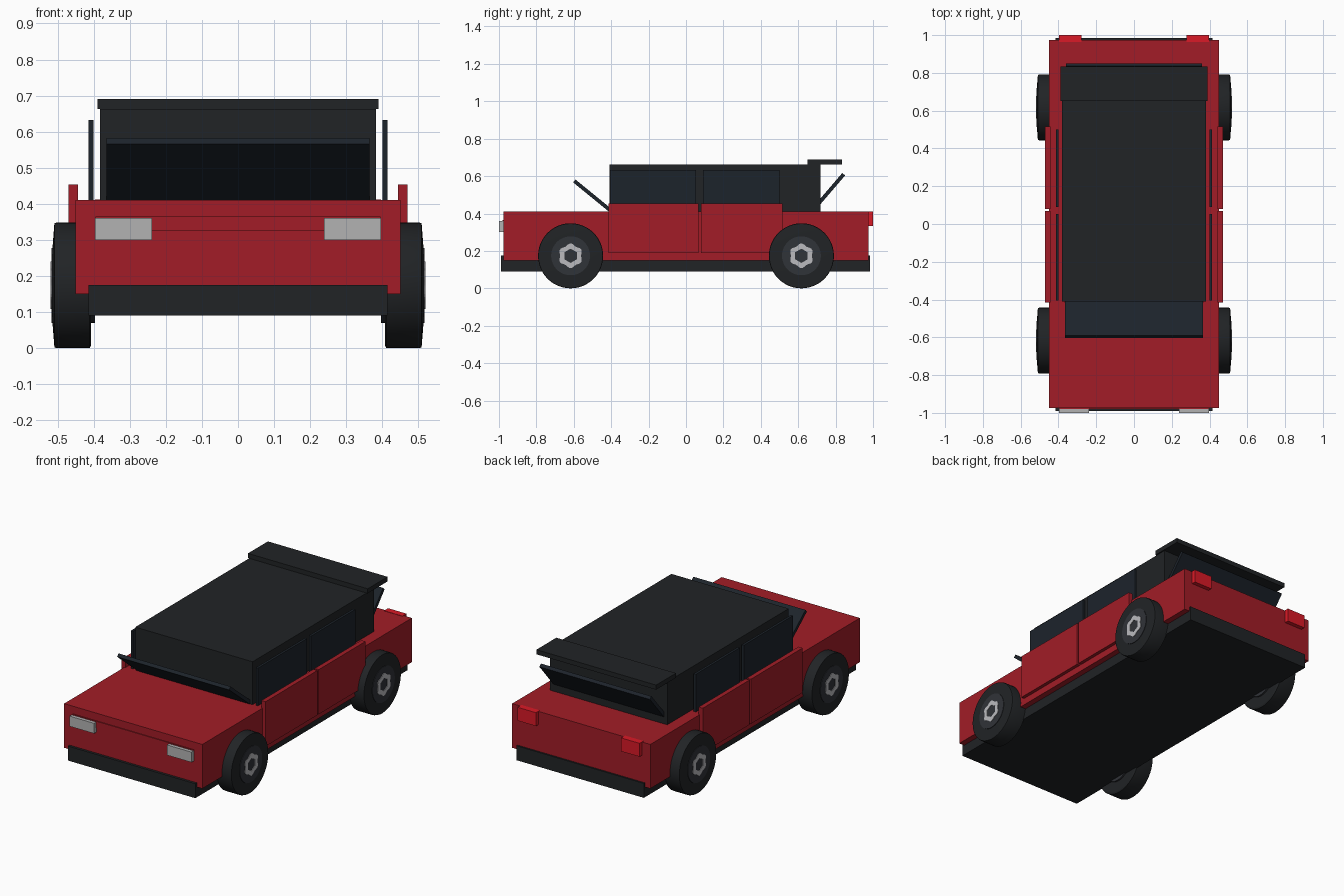
import bpy, bmesh
from math import sin, cos, pi, radians, atan2, hypot
from mathutils import Matrix

if "Cube" in bpy.data.objects:
    bpy.data.objects.remove(bpy.data.objects["Cube"])


def mat(name, r, g, b):
    m = bpy.data.materials.new(name)
    m.diffuse_color = (r, g, b, 1)
    m.use_nodes = True
    m.node_tree.nodes["Principled BSDF"].inputs["Base Color"].default_value = m.diffuse_color
    return m


RED = mat("red_paint", 0.36, 0.012, 0.02)
LAMP_RED = mat("tail_red", 0.70, 0.01, 0.02)
BLACK = mat("black_trim", 0.015, 0.017, 0.019)
GLASS = mat("dark_glass", 0.012, 0.017, 0.024)
RIM = mat("rim_grey", 0.03, 0.033, 0.04)
SILVER = mat("silver", 0.5, 0.5, 0.52)
LAMP = mat("lamp", 0.45, 0.45, 0.45)


def finish(name, bm, material):
    bmesh.ops.recalc_face_normals(bm, faces=bm.faces)
    me = bpy.data.meshes.new(name)
    bm.to_mesh(me)
    bm.free()
    ob = bpy.data.objects.new(name, me)
    me.materials.append(material)
    bpy.context.collection.objects.link(ob)
    return ob


def box(name, x, y, z, material):
    bm = bmesh.new()
    size = [b - a for a, b in (x, y, z)]
    mid = [(a + b) / 2 for a, b in (x, y, z)]
    bmesh.ops.create_cube(bm, size=1, matrix=Matrix.Translation(mid) @ Matrix.Diagonal((*size, 1)))
    return finish(name, bm, material)


def pair(name, x, y, z, material):
    box(name + "_right", x, y, z, material)
    box(name + "_left", (-x[1], -x[0]), y, z, material)


def slanted_pane(name, half_w, p, q, thick, material):
    """Flat pane whose side-on centre line runs from p to q (y, z)."""
    dy, dz = q[0] - p[0], q[1] - p[1]
    bm = bmesh.new()
    m = (Matrix.Translation((0, (p[0] + q[0]) / 2, (p[1] + q[1]) / 2))
         @ Matrix.Rotation(atan2(dz, dy), 4, 'X')
         @ Matrix.Diagonal((2 * half_w, hypot(dy, dz), thick, 1)))
    bmesh.ops.create_cube(bm, size=1, matrix=m)
    return finish(name, bm, material)


def lathe(name, profile, centre, material, seg=48):
    """Closed solid turned about the x axis; profile is (x, radius)."""
    bm = bmesh.new()
    rings = [[bm.verts.new((centre[0] + x, centre[1] + r * cos(2 * pi * i / seg),
                            centre[2] + r * sin(2 * pi * i / seg)))
              for i in range(seg)] for x, r in profile]
    for a, b in zip(rings, rings[1:]):
        for i in range(seg):
            j = (i + 1) % seg
            bm.faces.new((a[i], a[j], b[j], b[i]))
    bm.faces.new(rings[0])
    bm.faces.new(rings[-1])
    ob = finish(name, bm, material)
    bpy.ops.object.select_all(action='DESELECT')
    ob.select_set(True)
    bpy.context.view_layer.objects.active = ob
    bpy.ops.object.shade_smooth_by_angle(angle=radians(20))
    return ob


def hub_ring(name, centre, x0, x1, material):
    """Six-lobed ring with a hexagonal hole."""
    bm = bmesh.new()
    n = 48
    loops = []
    for x in (x0, x1):
        outer, inner = [], []
        for i in range(n):
            a = 2 * pi * i / n
            ro = 0.061 + 0.005 * cos(6 * a + pi)
            k = (a + pi / 6) % (pi / 3) - pi / 6
            ri = 0.033 / cos(k)
            for lst, r in ((outer, ro), (inner, ri)):
                lst.append(bm.verts.new((centre[0] + x, centre[1] + r * cos(a), centre[2] + r * sin(a))))
        loops.append((outer, inner))
    (o0, i0), (o1, i1) = loops
    for a, b in ((o0, o1), (o1, i1), (i1, i0), (i0, o0)):
        for i in range(n):
            j = (i + 1) % n
            bm.faces.new((a[i], a[j], b[j], b[i]))
    return finish(name, bm, material)


# Body, floor and bumpers
box("body", (-0.45, 0.45), (-0.975, 0.975), (0.15, 0.41), RED)
box("floor_and_bumpers", (-0.415, 0.415), (-0.99, 0.985), (0.09, 0.175), BLACK)
box("nose_panel", (-0.395, 0.395), (-0.98, -0.97), (0.325, 0.365), RED)

# Cabin and roof spoiler
box("cabin", (-0.382, 0.382), (-0.41, 0.72), (0.40, 0.663), BLACK)
box("spoiler", (-0.39, 0.39), (0.65, 0.835), (0.663, 0.69), BLACK)

# Windscreens, hinged outwards
slanted_pane("windscreen", 0.365, (-0.39, 0.405), (-0.597, 0.574), 0.02, GLASS)
slanted_pane("rear_screen", 0.36, (0.68, 0.42), (0.843, 0.61), 0.02, GLASS)

# Doors and side windows
for label, door_y, win_y in (("front", (-0.415, 0.068), (-0.405, 0.053)),
                             ("rear", (0.08, 0.515), (0.09, 0.50))):
    pair(label + "_door", (0.443, 0.47), door_y, (0.19, 0.453), RED)
    pair(label + "_window", (0.40, 0.414), win_y, (0.40, 0.632), GLASS)

# Lamps
pair("headlight", (0.238, 0.397), (-1.0, -0.97), (0.30, 0.36), LAMP)
pair("tail_light", (0.278, 0.397), (0.963, 1.0), (0.333, 0.412), LAMP_RED)

# Wheels
for side, sx in (("right", 1), ("left", -1)):
    for end, y in (("front", -0.617), ("rear", 0.617)):
        c = (sx * 0.457, y, 0.174)
        tag = f"{end}_{side}"
        lathe("tyre_" + tag, [(-0.05, 0.165), (-0.046, 0.174), (0.046, 0.174), (0.052, 0.172), (0.057, 0.108)]
              if sx > 0 else
              [(0.05, 0.165), (0.046, 0.174), (-0.046, 0.174), (-0.052, 0.172), (-0.057, 0.108)], c, BLACK)
        lathe("rim_" + tag, [(-0.06, 0.104), (0.06, 0.104)], c, RIM)
        hub_ring("hub_" + tag, c, sx * 0.055, sx * 0.063, SILVER)
        hub_ring("inner_hub_" + tag, c, -sx * 0.063, -sx * 0.055, BLACK)
